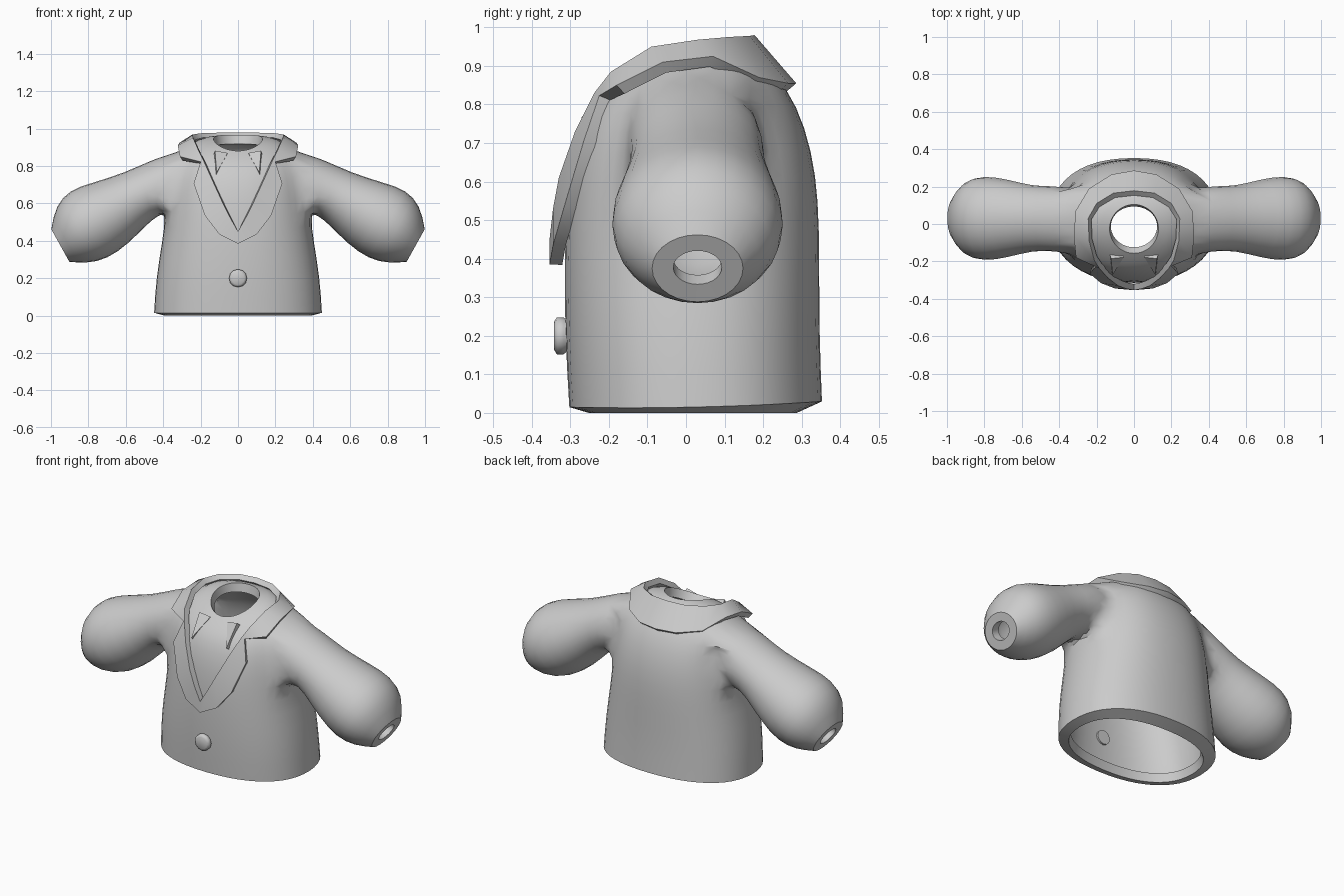
import bpy, bmesh
from math import sin, cos, pi, radians, copysign
from mathutils import Vector

if "Cube" in bpy.data.objects:
    bpy.data.objects.remove(bpy.data.objects["Cube"])

cloth = bpy.data.materials.new("grey cloth")
cloth.use_nodes = True
GREY = (0.6, 0.6, 0.6, 1)
cloth.diffuse_color = GREY
cloth.node_tree.nodes["Principled BSDF"].inputs["Base Color"].default_value = GREY


def finish(name, bm, subdivide=0, thickness=0, angle=35):
    """Turn a bmesh into an object, apply its modifiers and shade it."""
    mesh = bpy.data.meshes.new(name)
    bm.to_mesh(mesh)
    bm.free()
    obj = bpy.data.objects.new(name, mesh)
    bpy.context.collection.objects.link(obj)
    mesh.materials.append(cloth)
    bpy.ops.object.select_all(action="DESELECT")
    obj.select_set(True)
    bpy.context.view_layer.objects.active = obj
    if subdivide:
        obj.modifiers.new("smooth", "SUBSURF").levels = subdivide
    if thickness:
        shell = obj.modifiers.new("thickness", "SOLIDIFY")
        shell.thickness = thickness
        shell.offset = -1
    for mod in list(obj.modifiers):
        bpy.ops.object.modifier_apply(modifier=mod.name)
    bpy.ops.object.shade_smooth_by_angle(angle=radians(angle))
    return obj


def loft(bm, rings):
    """Join successive closed rings of vertices with quads."""
    for low, high in zip(rings, rings[1:]):
        for i in range(len(low)):
            j = (i + 1) % len(low)
            bm.faces.new((low[i], low[j], high[j], high[i]))


def crease_ring(bm, ring):
    """Keep one ring of edges sharp when subdivided."""
    layer = bm.edges.layers.float.get("crease_edge")
    for a, b in zip(ring, ring[1:] + ring[:1]):
        bm.edges.get((a, b))[layer] = 1


def spow(v, e):
    return copysign(abs(v) ** e, v)


# Jacket body: front, side and back height, half width, front y, back y
BODY = [(0, 0, 0, 0.395, -0.255, 0.29), (0.015, 0.015, 0.03, 0.453, -0.306, 0.356),
        (0.2, 0.2, 0.2, 0.442, -0.317, 0.349), (0.4, 0.4, 0.4, 0.408, -0.319, 0.349),
        (0.55, 0.55, 0.55, 0.387, -0.313, 0.347), (0.67, 0.68, 0.68, 0.37, -0.298, 0.33),
        (0.77, 0.8, 0.8, 0.345, -0.265, 0.29), (0.82, 0.88, 0.875, 0.29, -0.226, 0.237),
        (0.855, 0.94, 0.955, 0.225, -0.188, 0.172), (0.88, 0.945, 0.967, 0.132, -0.158, 0.106)]
SEGMENTS = 24
bm = bmesh.new()
bm.edges.layers.float.new("crease_edge")
rings = []
for zf, zm, zb, hx, yf, yb in BODY:
    ring = []
    power = 0.87 if hx > 0.25 else 1
    for i in range(SEGMENTS):
        a = 2 * pi * i / SEGMENTS
        s = spow(sin(a), power)
        z = zm + (zb - zf) / 2 * s + ((zf + zb) / 2 - zm) * s * s
        ring.append(bm.verts.new((hx * spow(cos(a), power), (yf + yb) / 2 + (yb - yf) / 2 * s, z)))
    rings.append(ring)
loft(bm, rings)
crease_ring(bm, rings[1])

# Armholes: four columns by three rows on each side
holes = [f for f in bm.faces if abs(f.calc_center_median().x) > 0.22
         and 0.55 < f.calc_center_median().z < 0.87
         and abs(f.calc_center_median().y - 0.02) < 0.17]
bmesh.ops.delete(bm, geom=holes, context="FACES")

# Sleeves: top x, top z, bottom x, bottom z, half depth; the last ring is the cuff opening
SLEEVE = [(0.46, 0.84, 0.425, 0.53, 0.18), (0.6, 0.77, 0.48, 0.49, 0.177),
          (0.79, 0.713, 0.58, 0.38, 0.218), (0.9, 0.68, 0.7, 0.293, 0.236),
          (0.978, 0.595, 0.81, 0.275, 0.21), (1.0, 0.465, 0.9, 0.285, 0.122),
          (0.976, 0.422, 0.926, 0.332, 0.065)]
SIDES = 14
for side in (1, -1):
    sleeve = []
    for tx, tz, bx, bz, ry in SLEEVE:
        top, bottom = Vector((tx, 0.03, tz)), Vector((bx, 0.03, bz))
        mid, arm = (top + bottom) / 2, (top - bottom) / 2
        points = [mid + arm * cos(a) + Vector((0, ry * sin(a), 0))
                  for a in (2 * pi * i / SIDES for i in range(SIDES))]
        sleeve.append([bm.verts.new((p.x * side, p.y, p.z)) for p in points])
    loft(bm, sleeve)
    crease_ring(bm, sleeve[-2])
    armhole = [e for e in bm.edges if e.is_boundary
               and all(0.2 < v.co.x * side < 0.5 and 0.5 < v.co.z < 0.93 for v in e.verts)]
    bmesh.ops.bridge_loops(bm, edges=armhole)
bmesh.ops.recalc_face_normals(bm, faces=bm.faces)
if min(bm.faces, key=lambda f: f.calc_center_median().y).normal.y > 0:
    bmesh.ops.reverse_faces(bm, faces=bm.faces)
finish("jacket_body", bm, subdivide=1, thickness=0.05)

# Lapels and collar: one strip from the front tip round to the back
OUTER = [(0, -0.354, 0.385), (0.1, -0.345, 0.435), (0.177, -0.316, 0.535),
         (0.237, -0.265, 0.706), (0.2, -0.225, 0.823), (0.31, -0.18, 0.85),
         (0.322, -0.06, 0.91), (0.312, 0.07, 0.925), (0.24, 0.19, 0.87),
         (0.12, 0.265, 0.855), (0, 0.286, 0.855)]
INNER = [(0, -0.354, 0.45), (0.045, -0.345, 0.53), (0.085, -0.33, 0.61),
         (0.14, -0.288, 0.73), (0.185, -0.238, 0.83), (0.212, -0.195, 0.885),
         (0.24, -0.09, 0.95), (0.245, 0.03, 0.968), (0.2, 0.11, 0.975),
         (0.11, 0.165, 0.978), (0, 0.178, 0.98)]
bm = bmesh.new()
for side in (1, -1):
    out, inn = [[bm.verts.new((x * side, y, z)) for x, y, z in row] for row in (OUTER, INNER)]
    for i in range(len(out) - 1):
        bm.faces.new((out[i], out[i + 1], inn[i + 1], inn[i])[::side])
bmesh.ops.remove_doubles(bm, verts=bm.verts, dist=0.001)
bm.normal_update()
finish("lapels_and_collar", bm, thickness=0.033, angle=45)

# Shirt collar points
FLAP = [(0.055, -0.178, 0.87), (0.114, -0.272, 0.765), (0.123, -0.185, 0.882)]
for side, name in ((1, "left"), (-1, "right")):
    bm = bmesh.new()
    bm.faces.new([bm.verts.new((x * side, y, z)) for x, y, z in FLAP][::side])
    bm.normal_update()
    finish(name + "_shirt_collar_point", bm, thickness=0.03)

# Button, showing through on the inside
PROFILE = [(0.042, -0.25), (0.042, -0.31), (0.048, -0.318), (0.048, -0.335), (0.035, -0.343)]
bm = bmesh.new()
rings = [[bm.verts.new((r * cos(2 * pi * i / 12), y, 0.2 + r * sin(2 * pi * i / 12)))
          for i in range(12)] for r, y in PROFILE]
loft(bm, rings)
bm.faces.new(rings[0])
bm.faces.new(rings[-1])
bmesh.ops.recalc_face_normals(bm, faces=bm.faces)
finish("button", bm, angle=60)
